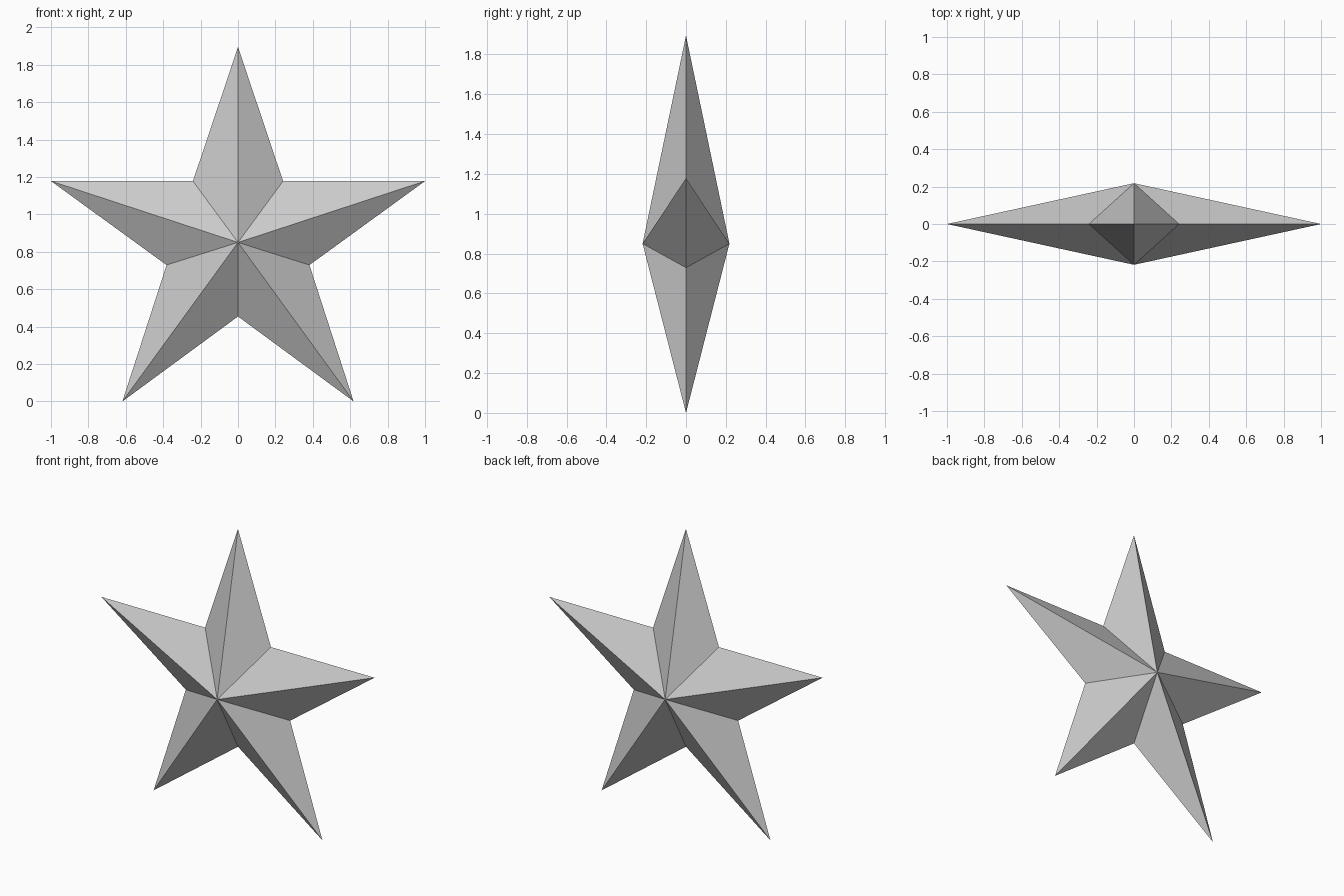
import bpy
import bmesh

if "Cube" in bpy.data.objects:
    bpy.data.objects.remove(bpy.data.objects["Cube"])

# Right half of the star outline (x, z), top tip down to the bottom notch
HALF = [(0, 1.895), (0.241, 1.178), (1, 1.178), (0.382, 0.729), (0.618, 0), (0, 0.454)]
CENTRE_Z = 0.85
DEPTH = 0.218

# Mirror the half outline into a closed loop
outline = HALF + [(-x, z) for x, z in reversed(HALF[1:-1])]

bm = bmesh.new()
rim = [bm.verts.new((x, 0, z)) for x, z in outline]

# Front and back facets fan out from the two centre peaks
for y in (-DEPTH, DEPTH):
    peak = bm.verts.new((0, y, CENTRE_Z))
    for a, b in zip(rim, rim[1:] + rim[:1]):
        bm.faces.new((a, b, peak))
bmesh.ops.recalc_face_normals(bm, faces=bm.faces[:])

mesh = bpy.data.meshes.new("faceted_star")
bm.to_mesh(mesh)
bm.free()
star = bpy.data.objects.new("faceted_star", mesh)
bpy.context.collection.objects.link(star)
